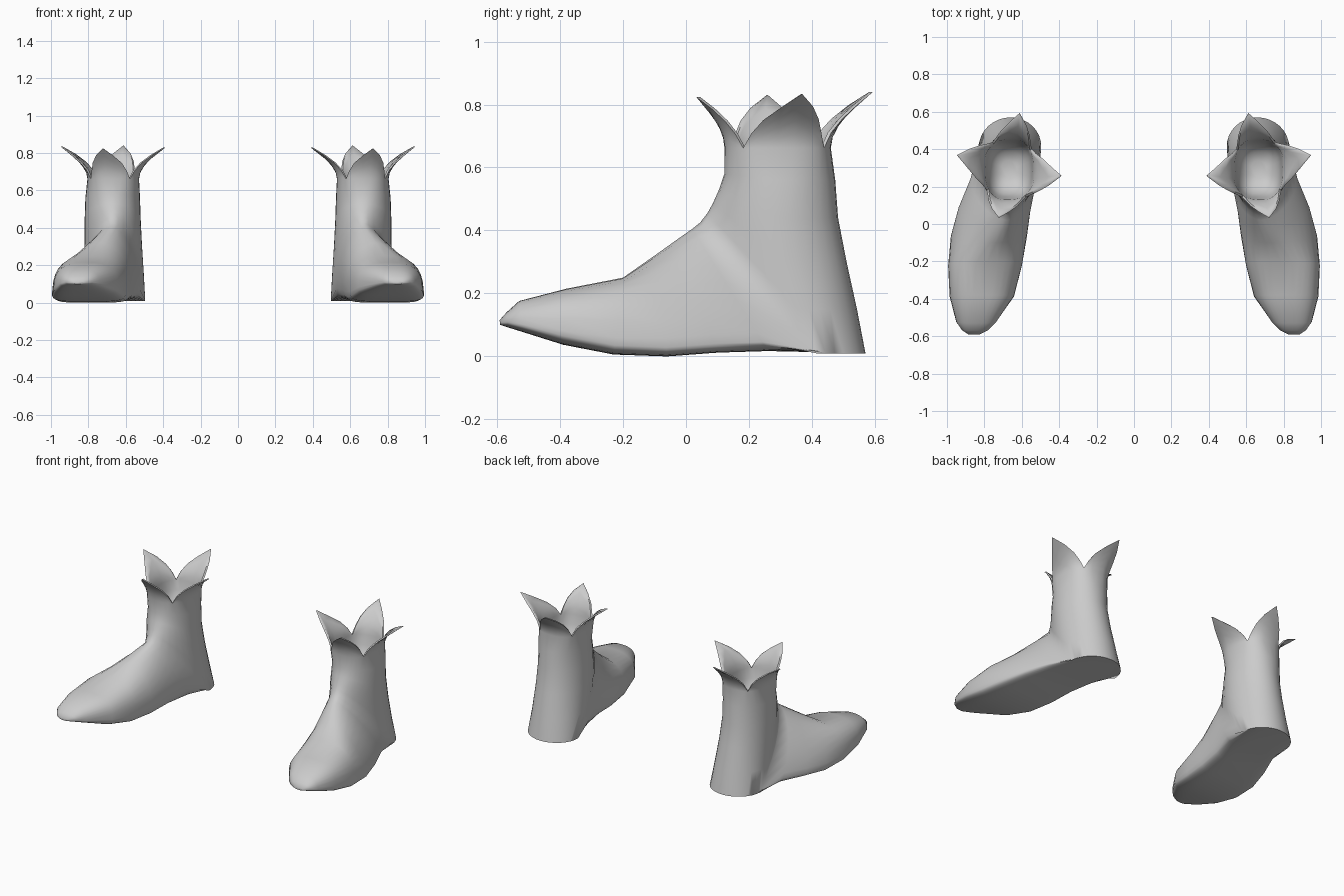
import bpy
import bmesh
from math import sin, cos, pi, radians
from mathutils import Vector

cube = bpy.data.objects.get("Cube")
if cube:
    bpy.data.objects.remove(cube)

SEG = 32          # columns around each section
PETALS = 4
LIP = 0.012       # thickness of the cuff
CUFF_CENTRE = Vector((.667, .313, 0))

leather = bpy.data.materials.new("grey_leather")
leather.use_nodes = True
GREY = (0.6, 0.6, 0.6, 1)
leather.diffuse_color = GREY
leather.node_tree.nodes["Principled BSDF"].inputs["Base Color"].default_value = GREY

# Foot sections from toe to arch: front point, back point, half width,
# place of the widest line, roundness of the front half and of the back half
FOOT = [
    ((.855, -.592, .115), (.855, -.590, .10), .03, .6, .9, .9),
    ((.85, -.57, .14), (.85, -.565, .092), .07, .65, .8, .9),
    ((.84, -.53, .176), (.845, -.52, .078), .107, .75, .8, .8),
    ((.81, -.38, .215), (.815, -.39, .037), .172, .75, .75, .6),
    ((.785, -.20, .25), (.80, -.23, .006), .197, .78, .75, .48),
    ((.735, -.10, .32), (.785, -.06, 0), .20, .82, 1.1, .42),
    ((.70, -.03, .37), (.755, .10, .012), .188, .84, 1.15, .42),
    ((.68, .02, .405), (.705, .26, .017), .172, .85, 1.15, .42),
]
# Heel and shaft sections, same layout, with the back half lying level
SHAFT = [
    ((.67, .045, .425), (.66, .57, .01), .167, .7, 1.1, 1),
    ((.668, .068, .455), (.662, .543, .15), .161, .6, 1.08, 1),
    ((.667, .085, .485), (.667, .51, .30), .154, .54, 1.05, 1),
    ((.67, .105, .53), (.67, .483, .44), .15, .5, 1, 1),
    ((.67, .122, .58), (.67, .474, .56), .146, .5, .95, .95),
    ((.667, .122, .662), (.667, .46, .662), .138, .5, .74, .74),
]


def power(v, e):
    return abs(v) ** e * (1 if v >= 0 else -1)


def angles():
    return [-pi / 2 + 2 * pi * k / SEG for k in range(SEG)]


def section(front, back, half, widest, e_front, e_back, level):
    f, b = Vector(front), Vector(back)
    ring = []
    for a in angles():
        s, c = sin(a), cos(a)
        if s < 0:
            e, along = e_front, widest * (1 - abs(s) ** e_front)
        else:
            e, along = e_back, widest + (1 - widest) * abs(s) ** e_back
        p = f.lerp(b, along)
        if level:
            p.z = f.lerp(b, min(1, along / widest)).z
        p.x += half * power(c, e)
        ring.append(p)
    return ring


def cuff_ring(base, t, inset):
    """Ring rising into pointed petals that flare outward."""
    span = SEG // PETALS
    ring = []
    for k, (a, p) in enumerate(zip(angles(), base)):
        dist = abs((k - 1 + span // 2) % span - span // 2)
        h = t * (1 - dist / (span / 2)) ** 0.93
        out = Vector((cos(a), sin(a), 0))
        q = p.lerp(CUFF_CENTRE + out * 0.286, h ** 1.9)
        q.z = p.z + h * (0.17 + 0.008 * sin(a))
        ring.append(q - out * inset)
    return ring


def cup_ring(base, scale, z):
    centre = sum(base, Vector()) / SEG
    ring = [centre + (p - centre) * scale for p in base]
    for p in ring:
        p.z = z
    return ring


def make_boot(name, side):
    rings = [section(*s, False) for s in FOOT]
    rings += [section(*s, True) for s in SHAFT]
    neck = rings[-1]
    steps = (.25, .5, .75, 1)
    # Outer petals, inner petals, then the lining
    rings += [cuff_ring(neck, t, 0) for t in steps]
    rings += [cuff_ring(neck, t, LIP) for t in reversed(steps)]
    rings.append(cuff_ring(neck, 0, LIP))
    rings += [cup_ring(neck, s, z) for s, z in
              ((.86, .6), (.76, .545), (.55, .505), (.28, .485))]

    bm = bmesh.new()
    loops = [[bm.verts.new((p.x * side, p.y, p.z)) for p in r] for r in rings]
    for low, high in zip(loops, loops[1:]):
        for k in range(SEG):
            n = (k + 1) % SEG
            bm.faces.new((low[k], low[n], high[n], high[k]))
    bm.faces.new(loops[0])
    bm.faces.new(loops[-1])
    bmesh.ops.remove_doubles(bm, verts=bm.verts, dist=0.0005)
    bmesh.ops.recalc_face_normals(bm, faces=bm.faces)
    mesh = bpy.data.meshes.new(name)
    bm.to_mesh(mesh)
    bm.free()
    mesh.materials.append(leather)
    boot = bpy.data.objects.new(name, mesh)
    bpy.context.collection.objects.link(boot)
    bpy.ops.object.select_all(action='DESELECT')
    boot.select_set(True)
    bpy.context.view_layer.objects.active = boot
    bpy.ops.object.shade_smooth_by_angle(angle=radians(60))


make_boot("left_boot", 1)
make_boot("right_boot", -1)
